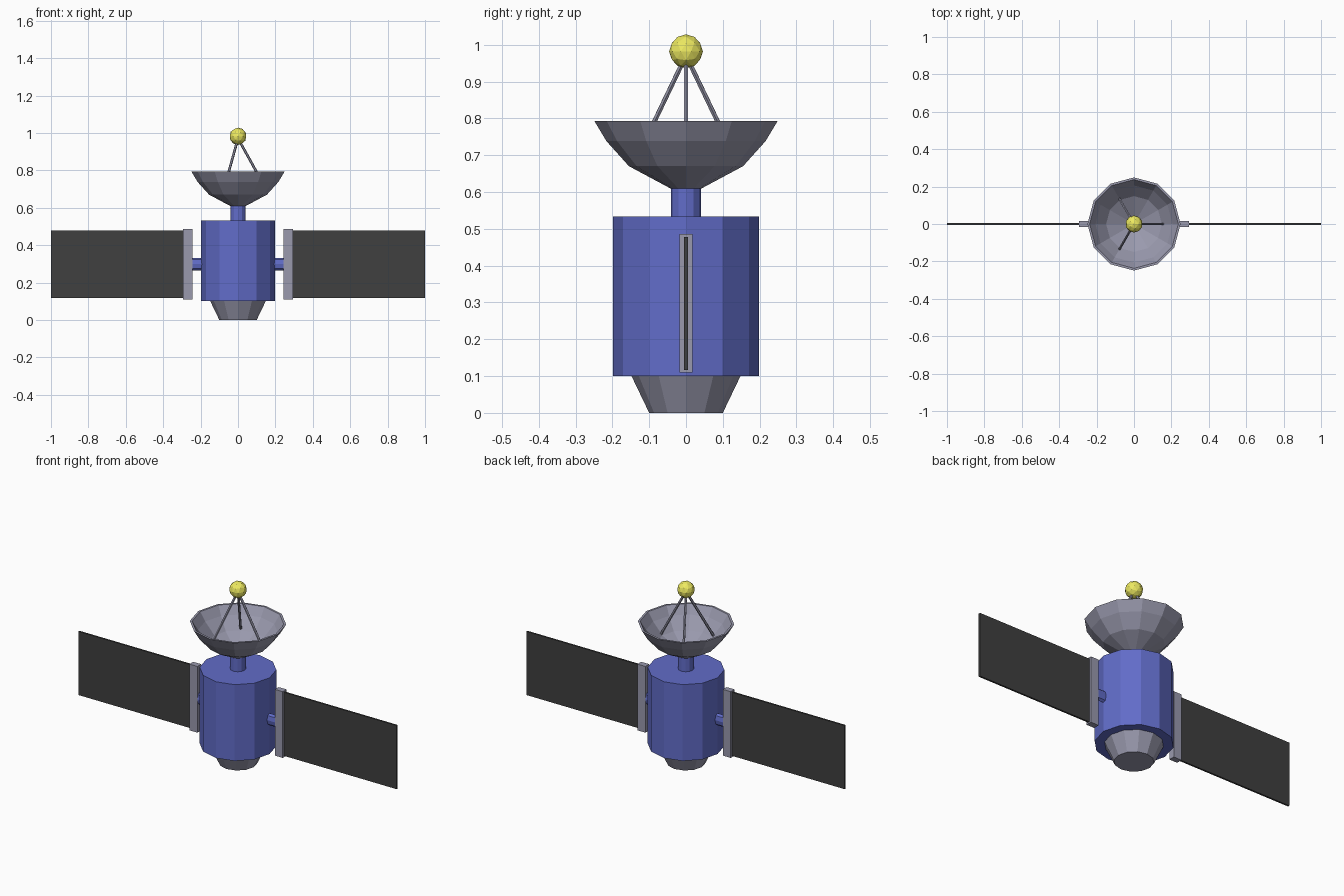
import bpy, bmesh
from math import sin, cos, pi, radians
from mathutils import Vector, Matrix

if "Cube" in bpy.data.objects:
    bpy.data.objects.remove(bpy.data.objects["Cube"])


def material(name, rgb):
    m = bpy.data.materials.new(name)
    m.diffuse_color = (*rgb, 1)
    m.use_nodes = True
    m.node_tree.nodes["Principled BSDF"].inputs["Base Color"].default_value = m.diffuse_color
    return m


BLUE = material("blue", (0.12, 0.15, 0.58))
GREY = material("lavender_grey", (0.32, 0.32, 0.42))
DARK = material("dark_panel", (0.05, 0.05, 0.05))
YELLOW = material("yellow", (0.85, 0.82, 0.12))


def finish(bm, name, mat):
    bmesh.ops.recalc_face_normals(bm, faces=bm.faces)
    me = bpy.data.meshes.new(name)
    bm.to_mesh(me)
    bm.free()
    me.materials.append(mat)
    ob = bpy.data.objects.new(name, me)
    bpy.context.collection.objects.link(ob)
    return ob


def lathe(name, profile, mat, sides=12):
    """Revolve (radius, z) points about z; both ends are capped."""
    bm = bmesh.new()
    rings = [[bm.verts.new((r * cos(2 * pi * i / sides), r * sin(2 * pi * i / sides), z))
              for i in range(sides)] for r, z in profile]
    for a, b in zip(rings, rings[1:]):
        for i in range(sides):
            j = (i + 1) % sides
            bm.faces.new((a[i], a[j], b[j], b[i]))
    bm.faces.new(rings[0])
    bm.faces.new(rings[-1])
    return finish(bm, name, mat)


def box(name, lo, hi, mat):
    lo, hi = Vector(lo), Vector(hi)
    bm = bmesh.new()
    bmesh.ops.create_cube(bm, size=1, matrix=Matrix.Translation((lo + hi) / 2)
                          @ Matrix.Diagonal((*(hi - lo), 1)))
    return finish(bm, name, mat)


def rod(name, a, b, radius, mat, sides, squash=1.0):
    """Cylinder from a to b, optionally flattened in y."""
    a, b = Vector(a), Vector(b)
    d = b - a
    bm = bmesh.new()
    turn = d.to_track_quat('Z', 'Y').to_matrix().to_4x4()
    bmesh.ops.create_cone(bm, cap_ends=True, segments=sides, radius1=radius,
                          radius2=radius, depth=d.length,
                          matrix=Matrix.Translation((a + b) / 2)
                          @ Matrix.Diagonal((1, squash, 1, 1)) @ turn)
    return finish(bm, name, mat)


# Body, engine cone and neck
lathe("engine_cone", [(0.1, 0), (0.148, 0.1)], GREY)
lathe("body", [(0.198, 0.1), (0.198, 0.533)], BLUE)
lathe("neck", [(0.041, 0.533), (0.041, 0.612)], BLUE)

# Hollow dish: outer wall up, inner wall back down
lathe("dish", [(0.043, 0.61), (0.155, 0.67), (0.216, 0.738), (0.249, 0.793),
               (0.237, 0.793), (0.206, 0.745), (0.149, 0.681), (0.04, 0.622)], GREY)

# Tripod and antenna ball
for k in range(3):
    t = radians(120 * k)
    rod(f"tripod_strut_{k + 1}", (0.158 * cos(t), 0.158 * sin(t), 0.685),
        (0.006 * cos(t), 0.006 * sin(t), 0.96), 0.007, GREY, 6)
bm = bmesh.new()
bmesh.ops.create_icosphere(bm, subdivisions=2, radius=0.046,
                           matrix=Matrix.Translation((0, 0, 0.982)))
finish(bm, "antenna_ball", YELLOW)

# Solar wings on both sides
for s, side in ((-1, "left"), (1, "right")):
    rod(f"{side}_arm", (s * 0.18, 0, 0.298), (s * 0.25, 0, 0.298), 0.034, BLUE, 8, 0.48)
    x0, x1 = sorted((s * 0.243, s * 0.293))
    box(f"{side}_frame", (x0, -0.017, 0.11), (x1, 0.017, 0.486), GREY)
    x0, x1 = sorted((s * 0.28, s * 1.0))
    box(f"{side}_solar_panel", (x0, -0.005, 0.117), (x1, 0.005, 0.478), DARK)
